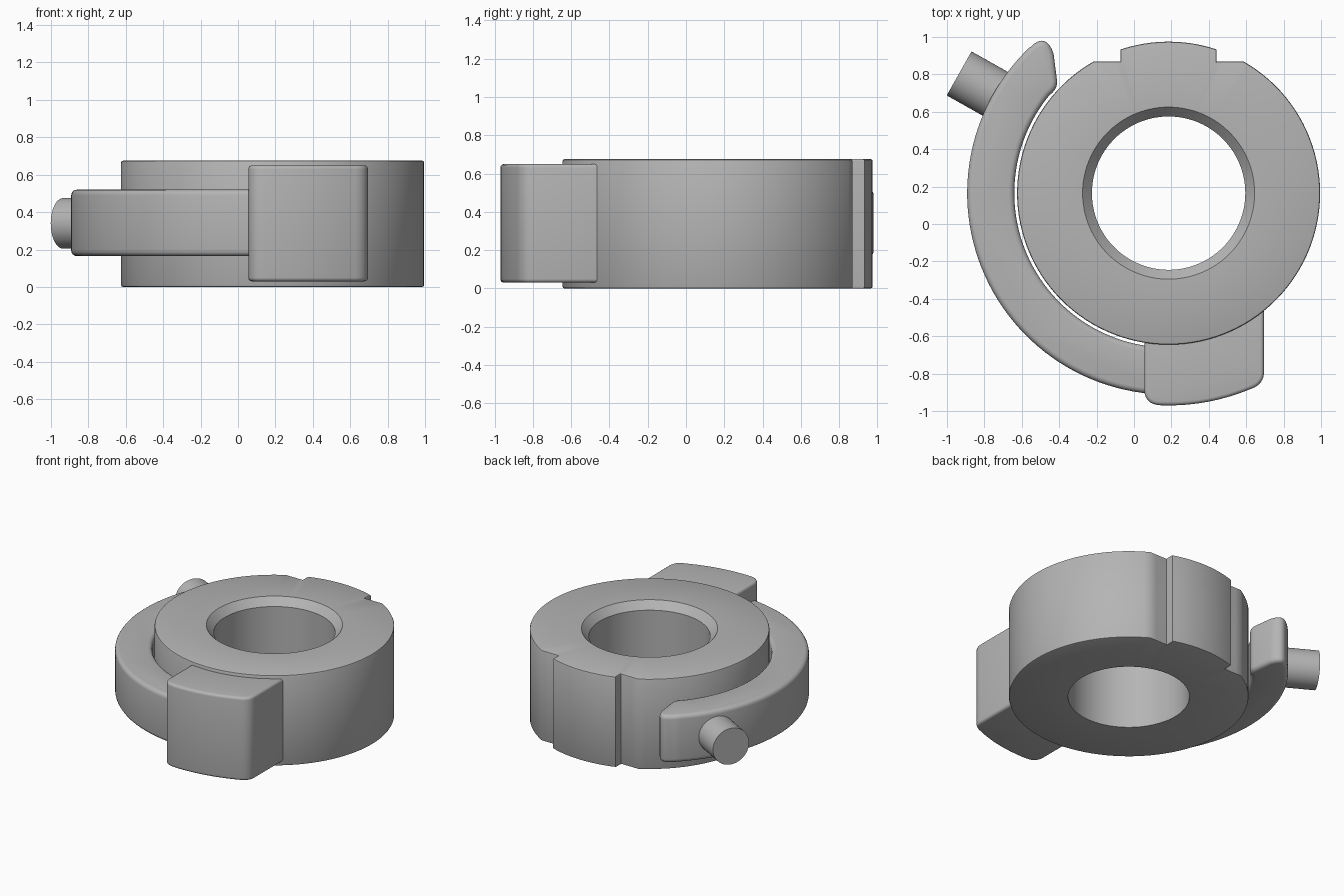
import bpy, bmesh, math
from mathutils import Vector

cube = bpy.data.objects.get("Cube")
if cube:
    bpy.data.objects.remove(cube, do_unlink=True)

CENTER = Vector((0.185, 0.165))

steel = bpy.data.materials.new("grey_metal")
steel.use_nodes = True
GREY = (0.46, 0.46, 0.46, 1)
steel.diffuse_color = GREY
bsdf = next(n for n in steel.node_tree.nodes if n.type == 'BSDF_PRINCIPLED')
bsdf.inputs["Base Color"].default_value = GREY


def arc(radius, start, end, steps):
    """Arc about the ring axis, angles in degrees."""
    angles = [math.radians(start + (end - start) * i / steps) for i in range(steps + 1)]
    return [CENTER + radius * Vector((math.cos(a), math.sin(a))) for a in angles]


def corner(a, b, c, steps=8):
    """Rounded corner from a to c, pulled towards b."""
    a, b, c = Vector(a), Vector(b), Vector(c)
    ts = [i / steps for i in range(steps + 1)]
    return [a * (1 - t) ** 2 + b * 2 * t * (1 - t) + c * t * t for t in ts]


def finish(name, bm, fillet=0):
    bmesh.ops.remove_doubles(bm, verts=bm.verts, dist=0.0005)
    bmesh.ops.recalc_face_normals(bm, faces=bm.faces)
    mesh = bpy.data.meshes.new(name)
    bm.to_mesh(mesh)
    bm.free()
    mesh.materials.append(steel)
    obj = bpy.data.objects.new(name, mesh)
    bpy.context.collection.objects.link(obj)
    bpy.ops.object.select_all(action='DESELECT')
    obj.select_set(True)
    bpy.context.view_layer.objects.active = obj
    if fillet:
        mod = obj.modifiers.new("fillet", 'BEVEL')
        mod.width = fillet
        mod.segments = 4
        mod.limit_method = 'ANGLE'
        mod.angle_limit = math.radians(45)
        mod.use_clamp_overlap = False
        bpy.ops.object.modifier_apply(modifier=mod.name)
    bpy.ops.object.shade_smooth_by_angle(angle=math.radians(35))
    return obj


def slab(name, outline, z0, z1, fillet):
    """Extrude a flat outline between two heights and fillet its rims."""
    bm = bmesh.new()
    face = bm.faces.new([bm.verts.new((p.x, p.y, z0)) for p in outline])
    top = bmesh.ops.extrude_face_region(bm, geom=[face])["geom"]
    verts = [v for v in top if isinstance(v, bmesh.types.BMVert)]
    bmesh.ops.translate(bm, verts=verts, vec=(0, 0, z1 - z0))
    return finish(name, bm, fillet)


# Ring: round body with a flat and a raised key at the back
flat = 0.87
half_key = 0.257
half_flat = 0.399
outline = arc(0.81, 119.5, 420.5, 100)
for x in (0.35, 0.30, half_key):
    outline.append(Vector((CENTER.x + x, flat)))
outline += arc(0.81, 71.5, 108.5, 12)
for x in (half_key, 0.30, 0.35):
    outline.append(Vector((CENTER.x - x, flat)))


def outer(z, inset=0):
    return [(*(p - (p - CENTER).normalized() * inset), z) for p in outline]


def bore(z, radius):
    return [(*(CENTER + (p - CENTER).normalized() * radius), z) for p in outline]


H = 0.675
sections = [bore(0, 0.41), outer(0, 0.01), outer(0.003, 0.003), outer(0.01),
            outer(H - 0.01), outer(H - 0.003, 0.003), outer(H, 0.01),
            bore(H, 0.46), bore(H - 0.055, 0.41)]
bm = bmesh.new()
loops = [[bm.verts.new(p) for p in s] for s in sections]
n = len(outline)
for k, loop in enumerate(loops):
    after = loops[(k + 1) % len(loops)]
    for i in range(n):
        j = (i + 1) % n
        bm.faces.new((loop[i], loop[j], after[j], after[i]))
finish("ring_body", bm)

# Curved arm hugging the ring, with a rounded tip
arm = arc(1.077, 275, 133.7, 56)
arm += corner((-0.555, 0.945), (-0.47, 1.03), (-0.43, 0.91))
arm += corner((-0.412, 0.77), (-0.405, 0.725), (-0.45, 0.69))
arm += arc(0.825, 140.8, 275, 48)
slab("curved_arm", arm, 0.165, 0.52, 0.03)

# Front block that joins the arm to the ring
block = [Vector((0.695, -0.40)), Vector((0.055, -0.50))]
block += corner((0.055, -0.89), (0.06, -0.965), (0.14, -0.969))
block += arc(1.135, 268, 292.5, 14)
block += corner((0.63, -0.88), (0.695, -0.855), (0.695, -0.79))
slab("front_block", block, 0.03, 0.65, 0.02)

# Round pin sticking out of the arm
outer_end = Vector((-0.935, 0.805, 0.34))
axis = Vector((0.87, -0.49, 0)).normalized()
length = 0.33
bm = bmesh.new()
bmesh.ops.create_cone(bm, cap_ends=True, segments=48, radius1=0.135,
                      radius2=0.135, depth=length)
turn = axis.to_track_quat('Z', 'Y').to_matrix()
bmesh.ops.rotate(bm, verts=bm.verts, cent=(0, 0, 0), matrix=turn)
bmesh.ops.translate(bm, verts=bm.verts, vec=outer_end + axis * length / 2)
finish("side_pin", bm)
